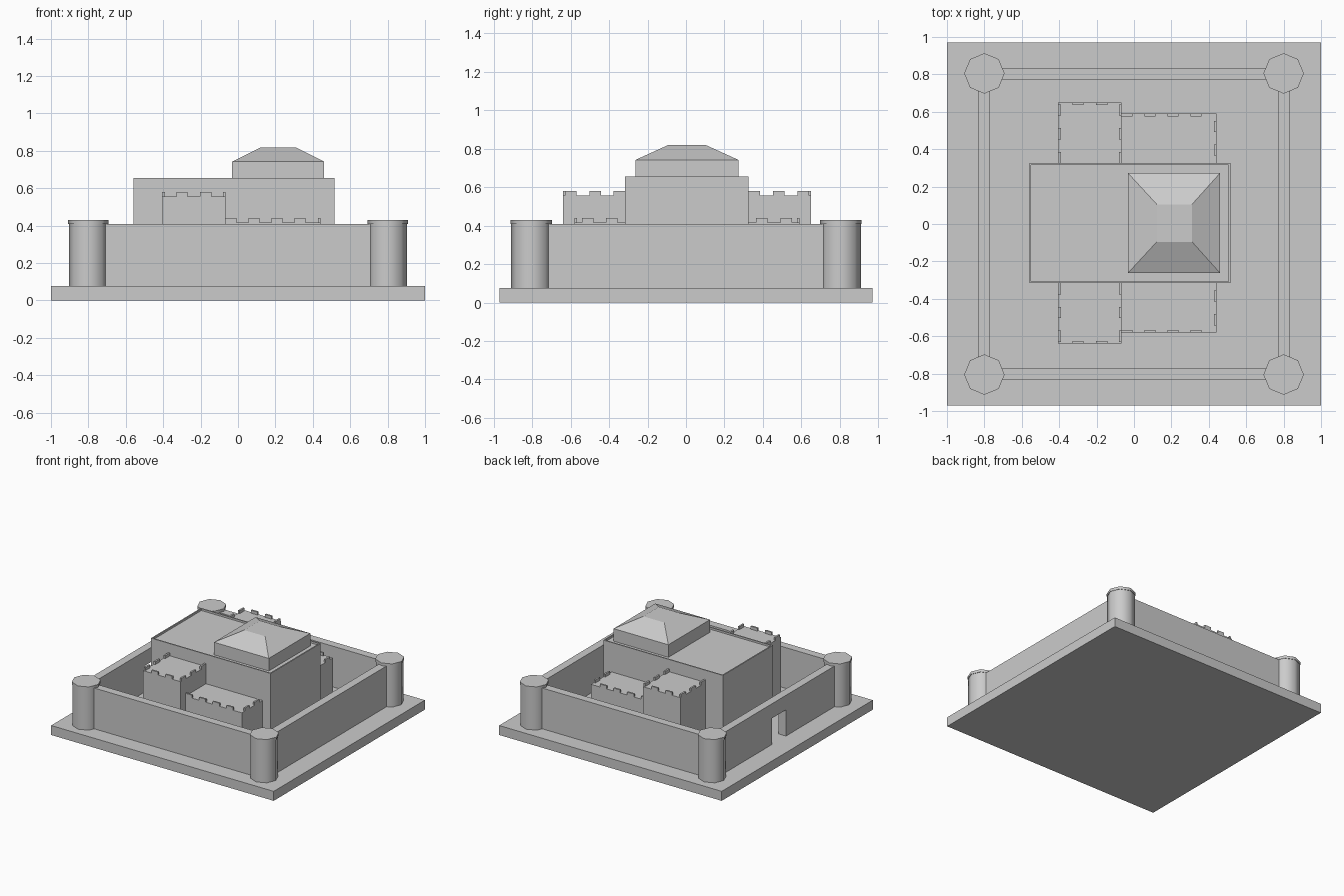
import bpy
import bmesh
from math import radians
from mathutils import Matrix

cube = bpy.data.objects.get("Cube")
if cube:
    bpy.data.objects.remove(cube, do_unlink=True)

stone = bpy.data.materials.new("grey_stone")
GREY = (0.6, 0.6, 0.6, 1)
stone.diffuse_color = GREY
stone.use_nodes = True
stone.node_tree.nodes["Principled BSDF"].inputs["Base Color"].default_value = GREY

YC = 0.005       # the keep sits a touch behind centre
GROUND = 0.077   # top of the plinth
WALL_TOP = 0.408


def add_box(bm, x0, x1, y0, y1, z0, z1):
    centre = ((x0 + x1) / 2, (y0 + y1) / 2, (z0 + z1) / 2)
    size = (x1 - x0, y1 - y0, z1 - z0)
    matrix = Matrix.Translation(centre) @ Matrix.Diagonal((*size, 1))
    return bmesh.ops.create_cube(bm, size=1, matrix=matrix)["verts"]


def finish(bm, name):
    bmesh.ops.recalc_face_normals(bm, faces=bm.faces)
    mesh = bpy.data.meshes.new(name)
    bm.to_mesh(mesh)
    bm.free()
    mesh.materials.append(stone)
    obj = bpy.data.objects.new(name, mesh)
    bpy.context.collection.objects.link(obj)
    return obj


def boxes(name, *dims):
    bm = bmesh.new()
    for d in dims:
        add_box(bm, *d)
    return finish(bm, name)


# Plinth
boxes("plinth", (-1, 1, -0.97, 0.97, 0, GROUND))

# Curtain walls, front and back
OUT, IN = 0.835, 0.77
for name, s in (("front_wall", -1), ("back_wall", 1)):
    y0, y1 = sorted((s * OUT, s * IN))
    boxes(name, (-0.8, 0.8, y0, y1, GROUND, WALL_TOP))

# Side walls, one with a gateway
boxes("left_wall", (IN, OUT, -0.8, 0.8, GROUND, WALL_TOP))
GATE, GATE_TOP = 0.09, 0.29
gate_wall = bmesh.new()
outline = [(-0.8, GROUND), (-GATE, GROUND), (-GATE, GATE_TOP), (GATE, GATE_TOP),
           (GATE, GROUND), (0.8, GROUND), (0.8, WALL_TOP), (-0.8, WALL_TOP)]
face = gate_wall.faces.new([gate_wall.verts.new((-OUT, y, z)) for y, z in outline])
extruded = bmesh.ops.extrude_face_region(gate_wall, geom=[face], use_keep_orig=True)["geom"]
bmesh.ops.translate(gate_wall, vec=(OUT - IN, 0, 0),
                    verts=[v for v in extruded if isinstance(v, bmesh.types.BMVert)])
finish(gate_wall, "right_wall_with_gate")


# Eight-sided corner towers with a slightly wider cap
def tower(name, x, y):
    bm = bmesh.new()
    for radius, z0, z1 in ((0.104, GROUND, WALL_TOP), (0.108, WALL_TOP, 0.43)):
        bmesh.ops.create_cone(bm, cap_ends=True, segments=8, radius1=radius,
                              radius2=radius, depth=z1 - z0,
                              matrix=Matrix.Translation((x, y, (z0 + z1) / 2)))
    obj = finish(bm, name)
    bpy.ops.object.select_all(action="DESELECT")
    obj.select_set(True)
    bpy.context.view_layer.objects.active = obj
    bpy.ops.object.shade_smooth_by_angle(angle=radians(50))


for end, sy in (("front", -1), ("back", 1)):
    for side, sx in (("right", -1), ("left", 1)):
        tower(f"{end}_{side}_tower", 0.8 * sx, 0.805 * sy)

# Keep with a thin rim around a sunken roof
KEEP_TOP, ROOF = 0.655, 0.64
bm = bmesh.new()
add_box(bm, -0.56, 0.515, YC - 0.321, YC + 0.321, GROUND, KEEP_TOP)
bm.normal_update()
top = max(bm.faces, key=lambda f: f.calc_center_median().z)
bmesh.ops.inset_region(bm, faces=[top], thickness=0.014)
inner = bmesh.ops.extrude_face_region(bm, geom=[top])["geom"]
bmesh.ops.delete(bm, geom=[top], context="FACES_ONLY")
bmesh.ops.translate(bm, vec=(0, 0, ROOF - KEEP_TOP),
                    verts=[v for v in inner if isinstance(v, bmesh.types.BMVert)])
finish(bm, "keep")

# Raised upper storey and its hipped roof
boxes("upper_storey", (-0.032, 0.46, YC - 0.267, YC + 0.267, ROOF, 0.742))
bm = bmesh.new()
for v in add_box(bm, -0.032, 0.46, YC - 0.267, YC + 0.267, 0.742, 0.818):
    if v.co.z > 0.8:
        v.co.x = 0.122 if v.co.x < 0.2 else 0.31
        v.co.y = YC + (0.1 if v.co.y > YC else -0.1)
finish(bm, "hipped_roof")

# Wings with merlons, mirrored to front and back
MERLON, THICK, PITCH = 0.06, 0.014, 0.127


def wing(name, s, x0, x1, reach, z, rise, end_starts, side_starts, sides):
    dims = [(x0, x1, 0.3, reach, GROUND, z)]
    for x in end_starts:
        dims.append((x, x + MERLON, reach - THICK, reach, z, z + rise))
    for x in sides:
        for y in side_starts:
            dims.append((x, x + THICK, y, min(y + MERLON, reach), z, z + rise))
    placed = []
    for a, b, c, d, e, f in dims:
        c, d = sorted((s * c, s * d))
        placed.append((a, b, c + YC, d + YC, e, f))
    boxes(name, *placed)


for end, s in (("front", -1), ("back", 1)):
    wing(f"{end}_tall_wing", s, -0.405, -0.067, 0.645, 0.556, 0.024,
         [-0.33, -0.33 + PITCH], [0.321 + PITCH * i for i in range(3)],
         [-0.405, -0.067 - THICK])
    wing(f"{end}_low_wing", s, -0.067, 0.441, 0.585, 0.416, 0.024,
         [-0.067 + 0.123 * i for i in range(4)], [0.36, 0.36 + PITCH],
         [0.441 - THICK])
